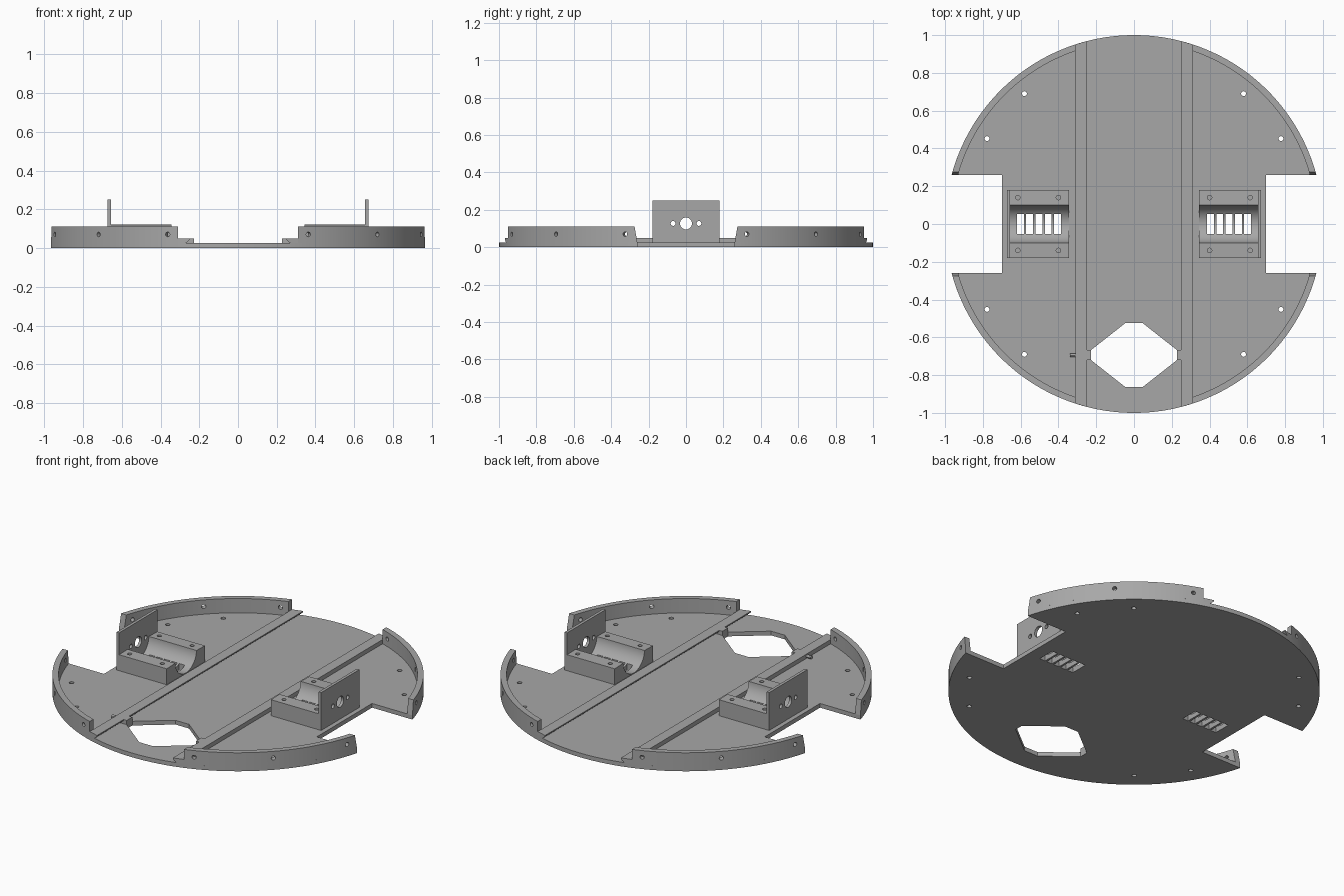
import bpy, bmesh, math
from mathutils import Vector

if "Cube" in bpy.data.objects:
    bpy.data.objects.remove(bpy.data.objects["Cube"])

grey = bpy.data.materials.new("plain grey")
grey.use_nodes = True
colour = (0.39, 0.39, 0.39, 1)
grey.diffuse_color = colour
grey.node_tree.nodes["Principled BSDF"].inputs["Base Color"].default_value = colour

FLOOR = 0.025      # base thickness
NOTCH_Y = 0.26     # half width of wheel notch
RAIL_X = 0.31      # outer edge of rail


def add_prism(bm, start, end):
    """Closed solid between two matching loops of points."""
    a = [bm.verts.new(p) for p in start]
    b = [bm.verts.new(p) for p in end]
    bm.faces.new(a)
    bm.faces.new(b[::-1])
    for i in range(len(a)):
        j = (i + 1) % len(a)
        bm.faces.new((a[j], a[i], b[i], b[j]))


def finish(bm, name):
    bmesh.ops.recalc_face_normals(bm, faces=bm.faces)
    mesh = bpy.data.meshes.new(name)
    bm.to_mesh(mesh)
    bm.free()
    obj = bpy.data.objects.new(name, mesh)
    mesh.materials.append(grey)
    bpy.context.collection.objects.link(obj)
    return obj


def solid(name, start, end):
    bm = bmesh.new()
    add_prism(bm, start, end)
    return finish(bm, name)


def add_box(bm, x0, x1, y0, y1, z0, z1):
    loop = [(x0, y0), (x1, y0), (x1, y1), (x0, y1)]
    add_prism(bm, [(x, y, z0) for x, y in loop], [(x, y, z1) for x, y in loop])


def add_rod(bm, p, q, r, n=20):
    """Round rod from p to q."""
    p, q = Vector(p), Vector(q)
    turn = (q - p).to_track_quat('Z', 'Y')
    ring = [turn @ Vector((r * math.cos(2 * math.pi * i / n),
                           r * math.sin(2 * math.pi * i / n), 0)) for i in range(n)]
    add_prism(bm, [p + v for v in ring], [q + v for v in ring])


def cut(obj, bm):
    """Subtract the solids in bm, then remove the helper."""
    tool = finish(bm, "cutter")
    tool.hide_render = True
    mod = obj.modifiers.new("cut", 'BOOLEAN')
    mod.object = tool
    mod.operation = 'DIFFERENCE'
    mod.solver = 'EXACT'
    bpy.context.view_layer.objects.active = obj
    bpy.ops.object.modifier_apply(modifier=mod.name)
    bpy.data.objects.remove(tool)


def arc(r, a0, a1, n):
    return [(r * math.cos(a0 + (a1 - a0) * i / n),
             r * math.sin(a0 + (a1 - a0) * i / n)) for i in range(n + 1)]


def add_slots(bm, s):
    for i in range(5):
        x = s * (0.405 + i * 0.049)
        add_box(bm, x - 0.0185, x + 0.0185, -0.052, 0.052, -0.05, 0.07)


parts = []
quadrants = [(sx, sy) for sx in (-1, 1) for sy in (-1, 1)]

# round base with wheel notches
a = math.asin(NOTCH_Y)
half = arc(1, a, math.pi - a, 90) + [(-0.70, NOTCH_Y)]
half = [(0.70, NOTCH_Y)] + half
outline = half + [(-x, -y) for x, y in half]
base = solid("base_plate", [(x, y, 0) for x, y in outline],
             [(x, y, FLOOR) for x, y in outline])
parts.append(base)

# openings in the base: window, screw holes, vent slots
bm = bmesh.new()
corner = [(0.045, -0.524), (0.228, -0.668), (0.228, -0.72), (0.045, -0.864)]
window = corner + [(-x, y) for x, y in corner[::-1]]
add_prism(bm, [(x, y, -0.1) for x, y in window], [(x, y, 0.1) for x, y in window])
for sx, sy in quadrants:
    for x, y in ((0.58, 0.69), (0.778, 0.452)):
        add_rod(bm, (sx * x, sy * y, -0.1), (sx * x, sy * y, 0.1), 0.013)
for s in (-1, 1):
    add_slots(bm, s)
cut(base, bm)

# rim walls with sloped ends and radial holes
INNER, TOP = 0.967, 0.11
for sx, sy in quadrants:
    outer = arc(1, a, math.acos(RAIL_X), 29)
    inner = arc(INNER, math.asin(NOTCH_Y / INNER), math.acos(RAIL_X / INNER), 29)
    low = outer + inner[::-1]
    high = []
    for x, y in low:
        if y < NOTCH_Y + 0.001:
            r, y = math.hypot(x, y), NOTCH_Y + 0.015
            x = math.sqrt(r * r - y * y)
        high.append((x, y))
    wall = solid("rim_wall", [(sx * x, sy * y, FLOOR) for x, y in low],
                 [(sx * x, sy * y, TOP) for x, y in high])
    bm = bmesh.new()
    for deg in (19, 44, 68.7):
        c = sx * math.cos(math.radians(deg))
        d = sy * math.sin(math.radians(deg))
        add_rod(bm, (c * 0.9, d * 0.9, 0.07), (c * 1.1, d * 1.1, 0.07), 0.012)
    cut(wall, bm)
    parts.append(wall)

for s in (-1, 1):
    # undercut rails following the disc edge
    profile = [(RAIL_X, FLOOR), (RAIL_X, 0.05), (0.249, 0.05), (0.249, 0.043), (0.27, FLOOR)]
    ends = [[(s * x, e * math.sqrt(1 - x * x), z) for x, z in profile] for e in (-1, 1)]
    parts.append(solid("slide_rail", *ends))

    # small stop beside the window
    bm = bmesh.new()
    add_box(bm, s * 0.228, s * 0.275, -0.72, -0.668, FLOOR, 0.05)
    parts.append(finish(bm, "rail_stop"))

    # motor cradle with round trough
    trough = [(y, z + 0.127) for y, z in arc(0.1, -0.05, -math.pi + 0.05, 32)]
    section = [(-0.18, FLOOR), (0.18, FLOOR), (0.18, 0.12)] + trough + [(-0.18, 0.12)]
    cradle = solid("motor_cradle", [(s * 0.343, y, z) for y, z in section],
                   [(s * 0.656, y, z) for y, z in section])
    bm = bmesh.new()
    add_slots(bm, s)
    for x in (0.4, 0.615):
        for y in (-0.14, 0.14):
            add_rod(bm, (s * x, y, 0.05), (s * x, y, 0.2), 0.012)
    cut(cradle, bm)
    parts.append(cradle)

    # upright motor plate with shaft and screw holes
    bm = bmesh.new()
    add_box(bm, s * 0.656, s * 0.673, -0.18, 0.18, FLOOR, 0.25)
    plate = finish(bm, "motor_plate")
    bm = bmesh.new()
    for y, r in ((0, 0.032), (-0.069, 0.013), (0.069, 0.013)):
        add_rod(bm, (s * 0.6, y, 0.127), (s * 0.72, y, 0.127), r, 28)
    cut(plate, bm)
    parts.append(plate)

# locking pin through the right rail
bm = bmesh.new()
add_rod(bm, (-0.34, -0.695, 0.036), (-0.3, -0.695, 0.036), 0.01, 12)
parts.append(finish(bm, "locking_pin"))

# smooth curved faces, keep edges sharp
bpy.ops.object.select_all(action='DESELECT')
for obj in parts:
    obj.select_set(True)
bpy.context.view_layer.objects.active = base
bpy.ops.object.shade_smooth_by_angle(angle=math.radians(30))
